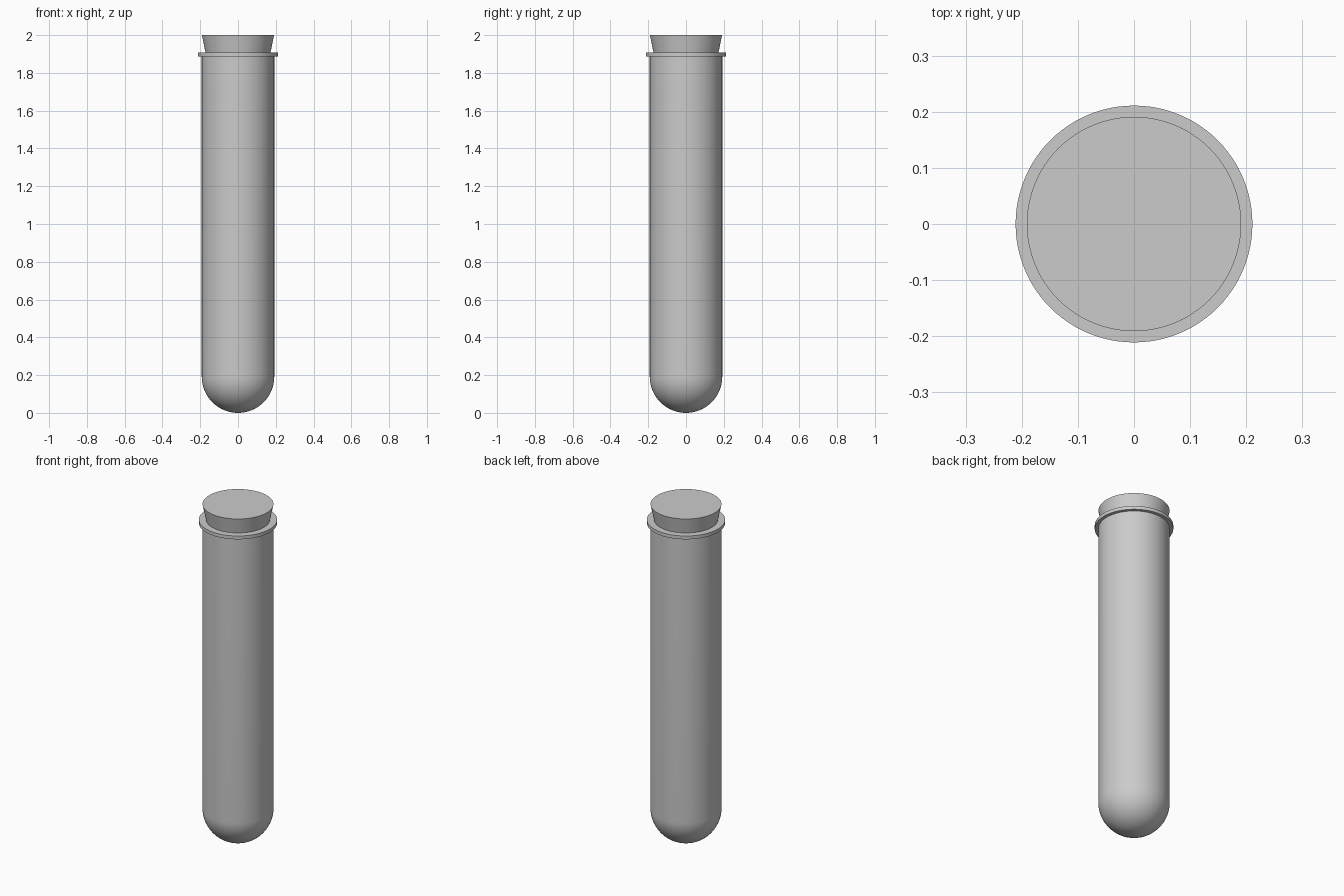
import bpy
import bmesh
from math import sin, cos, pi, radians

cube = bpy.data.objects.get("Cube")
if cube:
    bpy.data.objects.remove(cube, do_unlink=True)

grey = bpy.data.materials.new("light_grey")
grey.use_nodes = True
colour = (0.6, 0.6, 0.6, 1)
grey.diffuse_color = colour
grey.node_tree.nodes["Principled BSDF"].inputs["Base Color"].default_value = colour

SEGMENTS = 96
RADIUS = 0.192      # outer tube radius
INNER = 0.172       # inner tube radius
RIM_LOW, RIM_TOP = 1.888, 1.908


def lathe(name, profile):
    """Spin a (radius, height) profile around z."""
    bm = bmesh.new()
    verts = [bm.verts.new((r, 0, z)) for r, z in profile]
    edges = [bm.edges.new(pair) for pair in zip(verts, verts[1:])]
    bmesh.ops.spin(bm, geom=verts + edges, axis=(0, 0, 1), cent=(0, 0, 0),
                   angle=2 * pi, steps=SEGMENTS, use_duplicate=False)
    bmesh.ops.remove_doubles(bm, verts=bm.verts, dist=0.0001)
    bmesh.ops.recalc_face_normals(bm, faces=bm.faces)
    mesh = bpy.data.meshes.new(name)
    bm.to_mesh(mesh)
    bm.free()
    mesh.materials.append(grey)
    obj = bpy.data.objects.new(name, mesh)
    bpy.context.collection.objects.link(obj)
    bpy.ops.object.select_all(action="DESELECT")
    bpy.context.view_layer.objects.active = obj
    obj.select_set(True)
    bpy.ops.object.shade_smooth_by_angle(angle=radians(30))
    return obj


def bowl(radius, steps=20):
    """Quarter circle from the bottom pole up to the straight wall."""
    angles = [pi / 2 * i / steps for i in range(steps + 1)]
    return [(radius * sin(a), RADIUS - radius * cos(a)) for a in angles]


# Hollow glass tube with round bottom and flared lip
lip = [(RADIUS, RIM_LOW), (0.211, RIM_LOW), (0.211, RIM_TOP), (INNER, RIM_TOP)]
lathe("test_tube", bowl(RADIUS) + lip + bowl(INNER)[::-1])

# Tapered stopper pushed into the mouth
lathe("stopper", [(0, 1.80), (0.153, 1.80), (INNER, RIM_TOP), (0.191, 2.0), (0, 2.0)])
